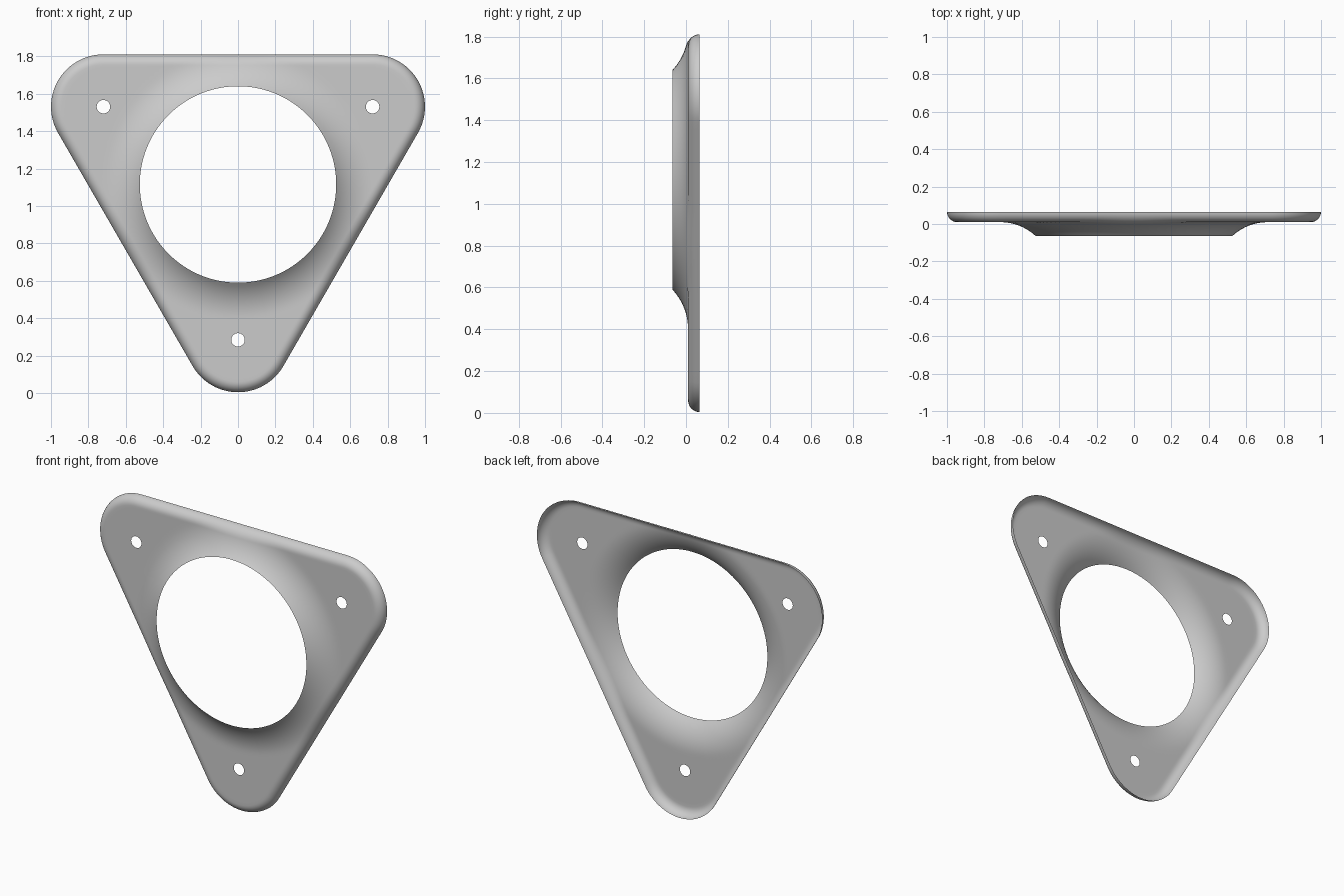
import bpy, bmesh, math
from mathutils import Vector

if "Cube" in bpy.data.objects:
    bpy.data.objects.remove(bpy.data.objects["Cube"], do_unlink=True)

CENTRE = Vector((0, 1.115))      # all 2D points are (x, z)
BOLT_DIST, CORNER_R = 0.831, 0.28
HOLE_R, FLARE_R, BOLT_R = 0.525, 0.715, 0.036
FACE_Y, LIP, RIM = 0.01, 0.075, 0.055
ARC, SIDE, RINGS, RIM_STEPS = 24, 32, 24, 8


def polar(radius, angle):
    return Vector((math.cos(angle), math.sin(angle))) * radius


def flare_depth(p):
    """Forward sweep of the neck around the big opening."""
    run = FLARE_R - HOLE_R
    radius = (run ** 2 + LIP ** 2) / (2 * LIP)
    d = min(max(FLARE_R - (p - CENTRE).length, 0), run)
    return radius - math.sqrt(radius ** 2 - d ** 2)


# Rounded triangle outline as (point, outward normal) pairs
bolts = [CENTRE + polar(BOLT_DIST, math.radians(30 + 120 * k)) for k in range(3)]
outline = []
for k, bolt in enumerate(bolts):
    start = math.radians(-30 + 120 * k)
    for i in range(ARC + 1):
        n = polar(1, start + math.radians(120) * i / ARC)
        outline.append((bolt + n * CORNER_R, n))
    following = bolts[(k + 1) % 3]
    for i in range(1, SIDE):
        outline.append((bolt.lerp(following, i / SIDE) + n * CORNER_R, n))

bm = bmesh.new()


def add_point(p, back=0.0):
    return bm.verts.new((p.x, FACE_Y - flare_depth(p) + back, p.y))


# One column of points from the opening, over the face, round the rim
columns = []
for p, n in outline:
    inset = p - n * RIM
    lip = CENTRE + (inset - CENTRE).normalized() * HOLE_R
    column = [add_point(lip.lerp(inset, i / RINGS)) for i in range(RINGS + 1)]
    for i in range(1, RIM_STEPS + 1):
        a = math.pi / 2 * i / RIM_STEPS
        column.append(add_point(inset + n * RIM * math.sin(a), RIM * (1 - math.cos(a))))
    columns.append(column)
for a, b in zip(columns, columns[1:] + columns[:1]):
    for i in range(len(a) - 1):
        bm.faces.new((a[i], a[i + 1], b[i + 1], b[i]))

# Bolt holes: open a patch and refill it around a circle
for bolt in bolts:
    spot = Vector((bolt.x, FACE_Y, bolt.y))
    patch = [f for f in bm.faces if (f.calc_center_median() - spot).length < 0.08]
    bmesh.ops.delete(bm, geom=patch, context='FACES')
    edges = [e for e in bm.edges if e.is_boundary
             and all((v.co - spot).length < 0.13 for v in e.verts)]
    ring = [add_point(bolt + polar(BOLT_R, math.tau * i / 32)) for i in range(32)]
    edges += [bm.edges.new((ring[i - 1], ring[i])) for i in range(32)]
    bmesh.ops.triangle_fill(bm, edges=edges, use_beauty=True, normal=(0, -1, 0))

# Make the sheet face the front
for f in bm.faces:
    f.normal_update()
    if f.normal.y > 0:
        f.normal_flip()
    f.smooth = True

mesh = bpy.data.meshes.new("flared_plate")
bm.to_mesh(mesh)
bm.free()
plate = bpy.data.objects.new("flared_plate", mesh)
bpy.context.collection.objects.link(plate)

# Plain grey finish
grey = bpy.data.materials.new("plain_grey")
grey.use_nodes = True
colour = (0.6, 0.6, 0.6, 1)
grey.diffuse_color = colour
grey.node_tree.nodes["Principled BSDF"].inputs["Base Color"].default_value = colour
mesh.materials.append(grey)
